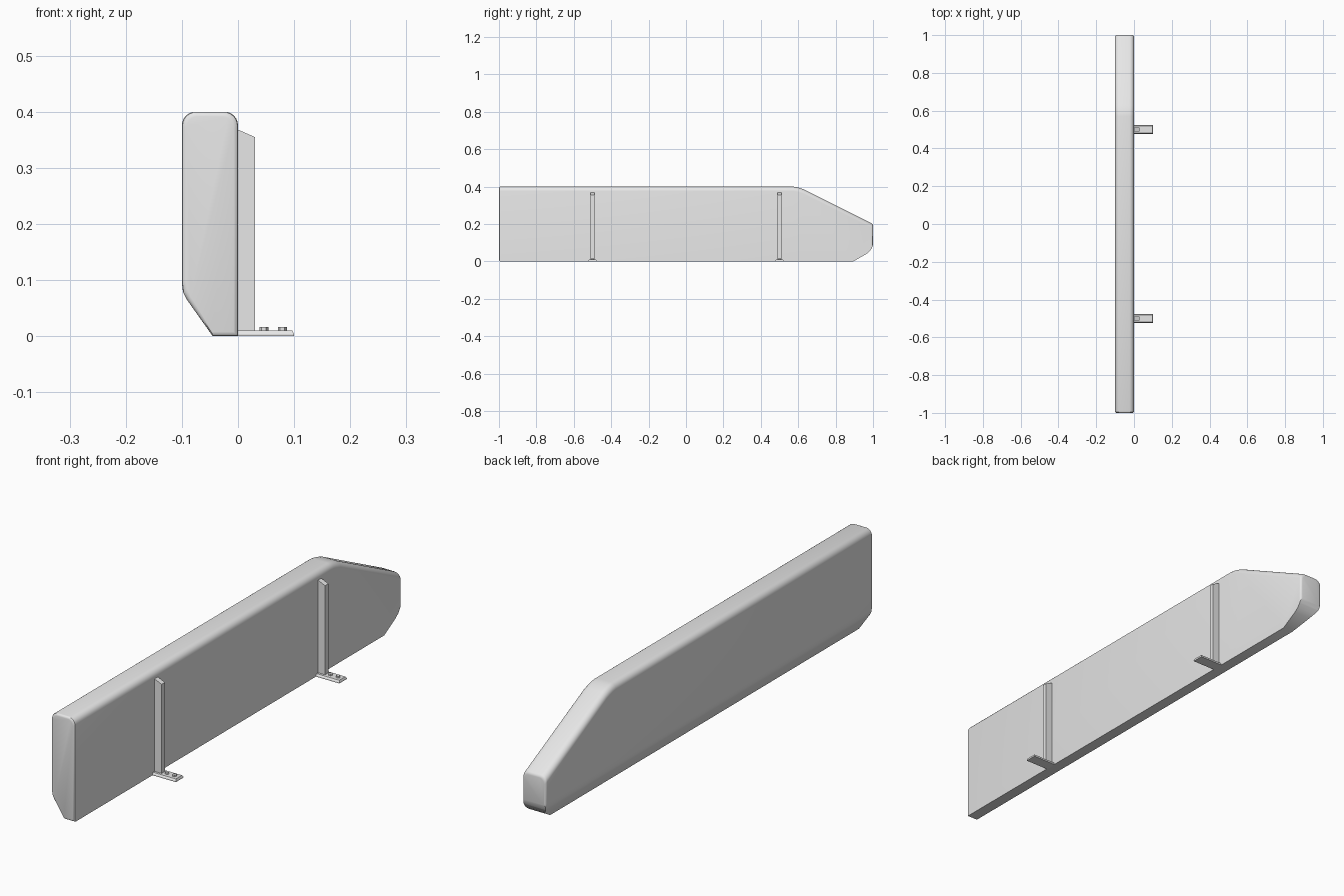
import bpy
import bmesh
from math import sin, cos, pi, radians
from mathutils import Vector

cube = bpy.data.objects.get("Cube")
if cube:
    bpy.data.objects.remove(cube, do_unlink=True)

grey = bpy.data.materials.new("light_grey")
grey.use_nodes = True
grey.diffuse_color = (0.8, 0.8, 0.8, 1)
grey.node_tree.nodes["Principled BSDF"].inputs["Base Color"].default_value = (0.8, 0.8, 0.8, 1)


def finish(bm, name, smooth=None):
    bmesh.ops.recalc_face_normals(bm, faces=bm.faces)
    mesh = bpy.data.meshes.new(name)
    bm.to_mesh(mesh)
    bm.free()
    mesh.materials.append(grey)
    obj = bpy.data.objects.new(name, mesh)
    bpy.context.collection.objects.link(obj)
    if smooth:
        bpy.ops.object.select_all(action="DESELECT")
        obj.select_set(True)
        bpy.context.view_layer.objects.active = obj
        bpy.ops.object.shade_smooth_by_angle(angle=radians(smooth))
    return obj


def loft(bm, loops):
    rings = [[bm.verts.new(p) for p in loop] for loop in loops]
    n = len(rings[0])
    for a, b in zip(rings, rings[1:]):
        for i in range(n):
            j = (i + 1) % n
            bm.faces.new((a[i], a[j], b[j], b[i]))
    bm.faces.new(rings[0])
    bm.faces.new(rings[-1])


# Body cross-section: flat inner side, rounded top, chamfered outer bottom
WIDTH, HEIGHT, RADIUS, EDGE = 0.1, 0.4, 0.024, 0.008


def section(y, top, inset):
    pts = [(0, 0)]
    for centre, start in ((-RADIUS, 0), (RADIUS - WIDTH, pi / 2)):
        for i in range(7):
            a = start + i * pi / 12
            pts.append((centre + RADIUS * cos(a), top - RADIUS + RADIUS * sin(a)))
    pts += [(-0.1, 0.095), (-0.098, 0.079), (-0.091, 0.065), (-0.045, 0)]
    k = 1 - 2 * inset / WIDTH
    return [((x + 0.05) * k - 0.05, y, z + inset * (1 - 2 * z / top)) for x, z in pts]


# Stations along the length, with rounded rims at both ends
rim = [(1 - EDGE * (1 - cos(a)), EDGE * (1 - sin(a)))
       for a in (0, pi / 6, pi / 3, pi / 2)]
stations = [(-y, HEIGHT, d) for y, d in rim]
stations += [(0.57, 0.4, 0), (0.59, 0.3975, 0), (0.61, 0.392, 0), (0.63, 0.385, 0)]
stations += [(y, HEIGHT - (y - 0.6) / 2, d) for y, d in reversed(rim)]

body = bmesh.new()
loft(body, [section(*s) for s in stations])

# Cut the underside of the nose with a short series of planes
keel = [(0.895, 0), (0.965, 0.04), (0.982, 0.054), (0.993, 0.07), (1, 0.09)]
for (y0, z0), (y1, z1) in zip(keel, keel[1:]):
    cut = bmesh.ops.bisect_plane(
        body, geom=body.verts[:] + body.edges[:] + body.faces[:], dist=1e-6,
        plane_co=Vector((0, y0, z0)), plane_no=Vector((0, z1 - z0, y0 - y1)),
        clear_outer=True)
    rim_edges = [e for e in body.edges if e.is_boundary]
    bmesh.ops.holes_fill(body, edges=rim_edges, sides=0)
finish(body, "side_panel", 30)

# Brackets: upright strut, foot plate and two bolts each
for label, y in (("front", -0.5), ("rear", 0.5)):
    strut = bmesh.new()
    side = [(-0.002, 0.002), (0.03, 0.002), (0.03, 0.355), (-0.002, 0.369)]
    loft(strut, [[(x, y + w, z) for x, z in side] for w in (-0.01, 0.01)])
    finish(strut, label + "_strut")

    foot = bmesh.new()
    loft(foot, [[(-0.002, y - w, z), (end, y - w, z), (end, y + w, z), (-0.002, y + w, z)]
                for z, w, end in ((0, 0.023, 0.1), (0.004, 0.023, 0.1), (0.01, 0.019, 0.097))])
    finish(foot, label + "_foot")

    for n, x in enumerate((0.046, 0.079)):
        bolt = bmesh.new()
        loft(bolt, [[(x + 0.008 * cos(i * pi / 3), y + 0.008 * sin(i * pi / 3), z)
                     for i in range(6)] for z in (0.008, 0.0165)])
        finish(bolt, f"{label}_bolt_{n + 1}")
